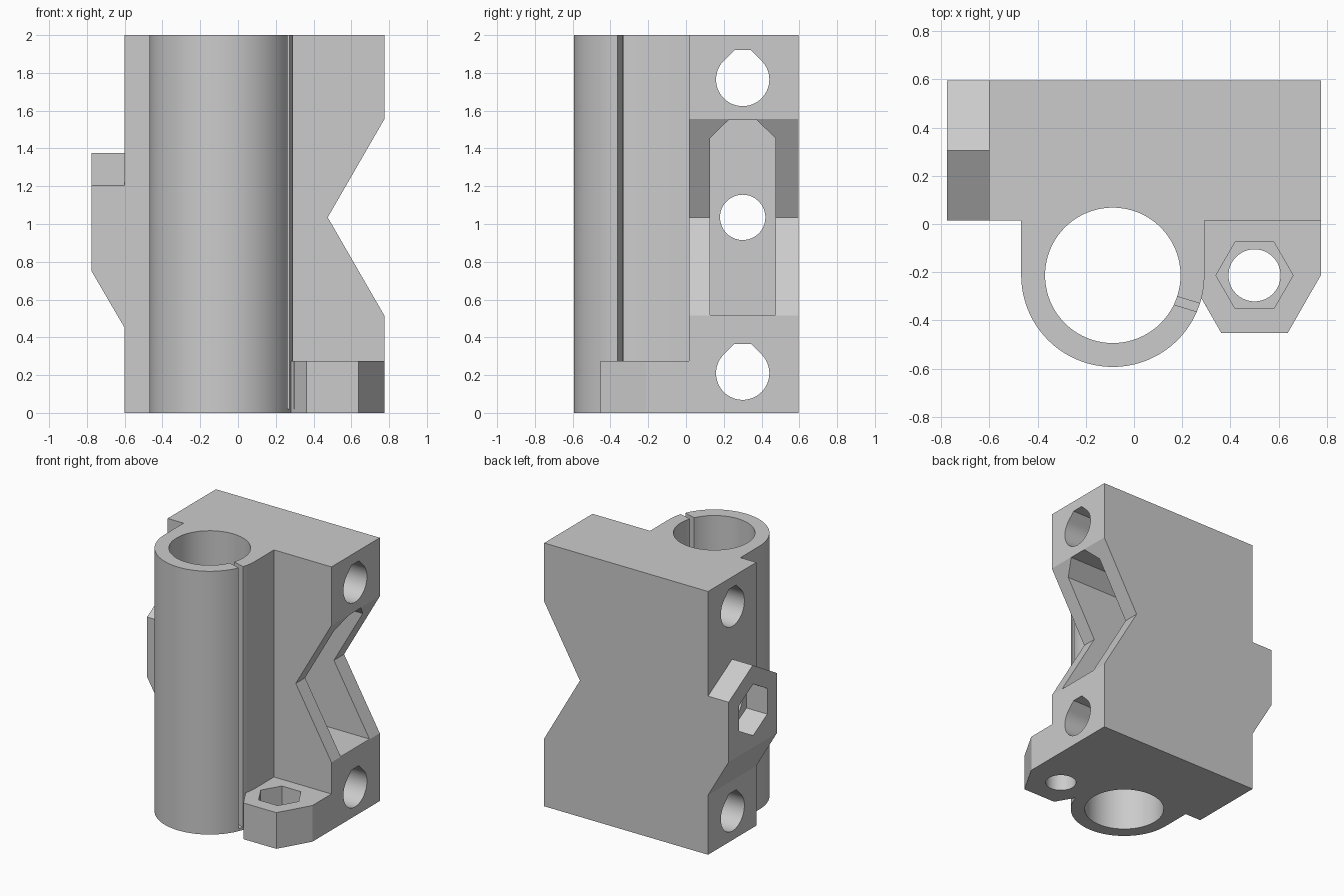
import bpy, bmesh, math
from math import cos, sin, pi, radians

cube = bpy.data.objects.get("Cube")
if cube:
    bpy.data.objects.remove(cube, do_unlink=True)

grey = bpy.data.materials.new("plain_grey")
grey.use_nodes = True
grey.diffuse_color = (0.6, 0.6, 0.6, 1)
grey.node_tree.nodes["Principled BSDF"].inputs["Base Color"].default_value = (0.6, 0.6, 0.6, 1)


def arc(a, b, r, start=0, end=360, n=64):
    """Points on an arc; a full circle leaves out the repeated end point."""
    last = n if end - start >= 360 else n + 1
    return [(a + r * cos(radians(start + (end - start) * i / n)),
             b + r * sin(radians(start + (end - start) * i / n))) for i in range(last)]


def prism(name, points, axis, low, high):
    """Extrude a flat outline along one axis from low to high."""
    place = {"x": lambda a, b, t: (t, a, b),
             "y": lambda a, b, t: (a, t, b),
             "z": lambda a, b, t: (a, b, t)}[axis]
    bm = bmesh.new()
    ends = [[bm.verts.new(place(a, b, t)) for a, b in points] for t in (low, high)]
    for ring in ends:
        bm.faces.new(ring)
    n = len(points)
    for i in range(n):
        j = (i + 1) % n
        bm.faces.new((ends[0][i], ends[0][j], ends[1][j], ends[1][i]))
    bmesh.ops.recalc_face_normals(bm, faces=bm.faces)
    mesh = bpy.data.meshes.new(name)
    bm.to_mesh(mesh)
    bm.free()
    mesh.materials.append(grey)
    obj = bpy.data.objects.new(name, mesh)
    bpy.context.collection.objects.link(obj)
    return obj


def combine(target, tool, operation):
    """Apply a boolean and discard the tool."""
    mod = target.modifiers.new(operation.title(), "BOOLEAN")
    mod.operation = operation
    mod.solver = "EXACT"
    mod.object = tool
    bpy.context.view_layer.objects.active = target
    bpy.ops.object.modifier_apply(modifier=mod.name)
    bpy.data.objects.remove(tool, do_unlink=True)


FRONT, BACK, LEFT, RIGHT = 0.015, 0.595, -0.602, 0.775
ROD_Y, MID_Z = 0.3, 1.035
TUBE = (-0.088, -0.213)
NUT = (0.5, -0.213)

# Main block with the V notch in its side
bracket = prism("bearing_bracket",
                [(LEFT, 0), (RIGHT, 0), (RIGHT, 0.515), (0.475, MID_Z),
                 (RIGHT, 1.555), (RIGHT, 2), (LEFT, 2)], "y", FRONT, BACK)

# Bearing tube, joined to the block by straight walls
tube = prism("bearing_tube",
             arc(*TUBE, 0.38, 180, 360) + [(0.292, 0.1), (-0.468, 0.1)], "z", 0, 2)
combine(bracket, tube, "UNION")

# Nut flange at the foot
flange = prism("nut_flange",
               [(RIGHT, 0.1), (RIGHT, NUT[1]), (0.638, -0.452), (0.362, -0.452),
                (0.225, NUT[1]), (0.225, 0.1)], "z", 0, 0.275)
combine(bracket, flange, "UNION")

# Side boss with a pitched top and a sloping underside
boss = prism("nut_boss",
             [(FRONT, 0.25), (BACK, 0.25), (BACK, 1.205), (ROD_Y + 0.005, 1.375),
              (FRONT, 1.205)], "x", -0.775, -0.5)
wedge = prism("boss_wedge", [(-0.9, 0.964), (-0.9, 0.1), (-0.45, 0.1), (-0.45, 0.193)],
              "y", -0.1, 0.8)
combine(boss, wedge, "DIFFERENCE")
combine(bracket, boss, "UNION")

# Bearing bore and clamp slit
combine(bracket, prism("bore", arc(*TUBE, 0.281, n=80), "z", -0.1, 2.1), "DIFFERENCE")
ca, sa = cos(radians(-17)), sin(radians(-17))
slit_outline = [(0.222 + u * ca - v * sa, -0.333 + u * sa + v * ca)
                for u, v in ((-0.09, -0.018), (0.075, -0.018), (0.075, 0.018), (-0.09, 0.018))]
combine(bracket, prism("slit", slit_outline, "z", 0.02, 2.1), "DIFFERENCE")

# Rod holes with flattened teardrop tops
for z in (0.21, 1.765):
    outline = arc(ROD_Y, z, 0.141, 135, 405, 48)
    outline += [(ROD_Y + 0.044, z + 0.155), (ROD_Y - 0.044, z + 0.155)]
    combine(bracket, prism("rod_hole", outline, "x", -1, 1), "DIFFERENCE")

# Pulley slot with chamfered roof, opening into the notch
slot = prism("pulley_slot",
             [(0.127, 0.517), (0.473, 0.517), (0.473, 1.455), (0.372, 1.553),
              (0.228, 1.553), (0.127, 1.455)], "x", 0.12, 1)
combine(bracket, slot, "DIFFERENCE")

# Tension bolt hole and its nut pocket in the boss
combine(bracket, prism("bolt_hole", arc(ROD_Y, MID_Z, 0.12), "x", -1, 0.3), "DIFFERENCE")
combine(bracket, prism("bolt_pocket", arc(ROD_Y, MID_Z, 0.195, 30, 390, 6), "x", -1, -0.6),
        "DIFFERENCE")

# Flange hole and hexagonal nut pocket
combine(bracket, prism("flange_hole", arc(*NUT, 0.108), "z", -0.1, 0.4), "DIFFERENCE")
combine(bracket, prism("flange_pocket", arc(*NUT, 0.16, n=6), "z", 0.13, 0.4), "DIFFERENCE")

# Smooth round surfaces, sharp edges kept
bpy.ops.object.select_all(action="DESELECT")
bracket.select_set(True)
bpy.context.view_layer.objects.active = bracket
bpy.ops.object.shade_smooth_by_angle(angle=radians(25))
